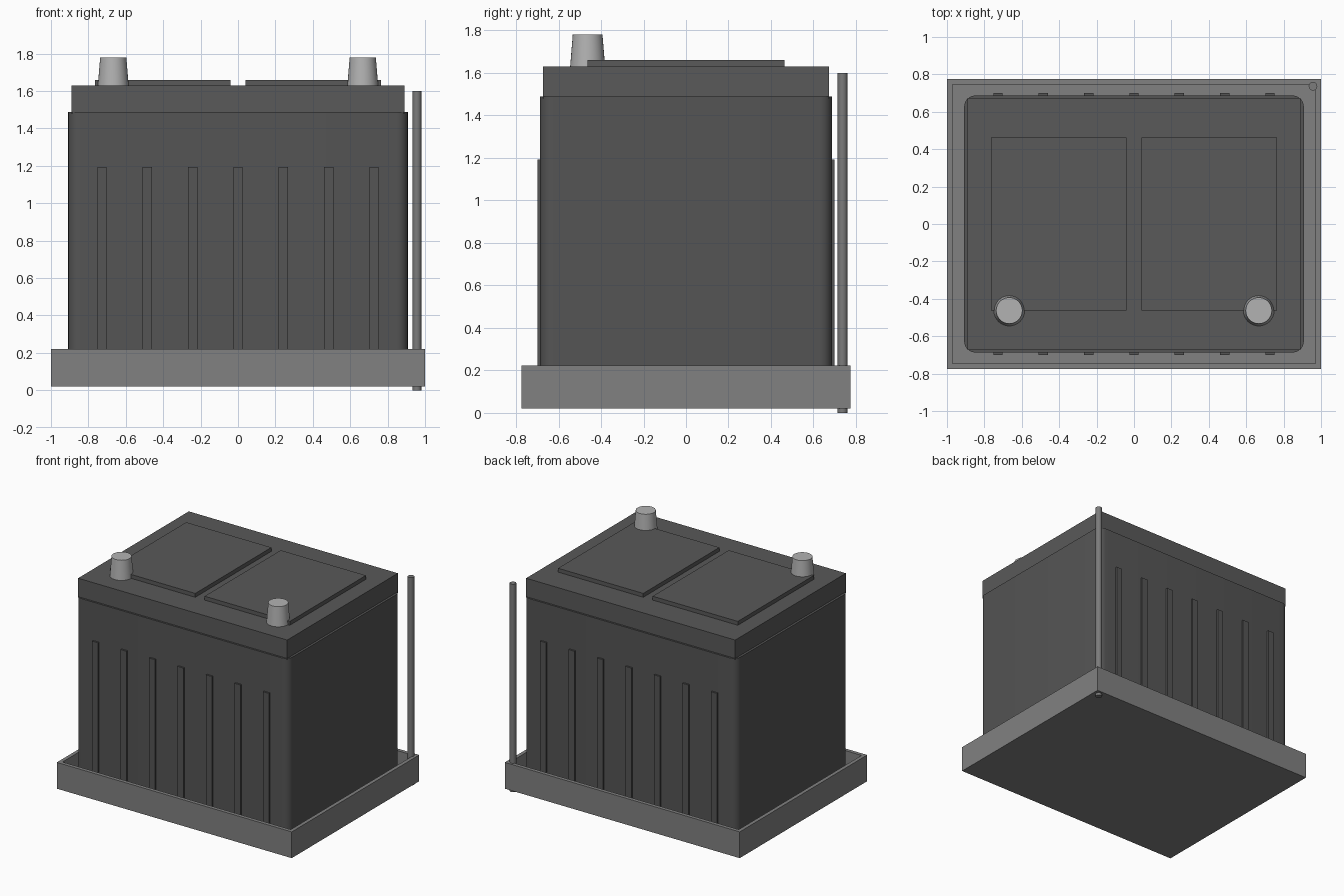
import bpy, bmesh

if "Cube" in bpy.data.objects:
    bpy.data.objects.remove(bpy.data.objects["Cube"])


def finish(name, bm, smooth=False):
    bmesh.ops.recalc_face_normals(bm, faces=bm.faces)
    me = bpy.data.meshes.new(name)
    bm.to_mesh(me)
    bm.free()
    ob = bpy.data.objects.new(name, me)
    bpy.context.collection.objects.link(ob)
    if smooth:
        bpy.ops.object.select_all(action='DESELECT')
        ob.select_set(True)
        bpy.context.view_layer.objects.active = ob
        bpy.ops.object.shade_smooth_by_angle()
    return ob


def box_mesh(x0, x1, y0, y1, z0, z1):
    bm = bmesh.new()
    bmesh.ops.create_cube(bm, size=1)
    for v in bm.verts:
        v.co = ((x0 + x1) / 2 + v.co.x * (x1 - x0),
                (y0 + y1) / 2 + v.co.y * (y1 - y0),
                (z0 + z1) / 2 + v.co.z * (z1 - z0))
    return bm


def box(name, *ext):
    return finish(name, box_mesh(*ext))


def post(name, x, y, z0, z1, r0, r1, sides):
    bm = bmesh.new()
    bmesh.ops.create_cone(bm, cap_ends=True, segments=sides, radius1=r0,
                          radius2=r1, depth=z1 - z0)
    bmesh.ops.translate(bm, verts=bm.verts, vec=(x, y, (z0 + z1) / 2))
    return finish(name, bm, True)


def tint(ob, value):
    mat = bpy.data.materials.get(f"grey_{value}") or bpy.data.materials.new(f"grey_{value}")
    mat.diffuse_color = (value, value, value, 1)
    mat.use_nodes = True
    mat.node_tree.nodes["Principled BSDF"].inputs["Base Color"].default_value = mat.diffuse_color
    ob.data.materials.append(mat)


# Open tray: inset the top face and push it down to form the floor
bm = box_mesh(-1, 1, -0.775, 0.775, 0.02, 0.222)
top = max(bm.faces, key=lambda f: f.calc_center_median().z)
bmesh.ops.inset_region(bm, faces=[top], thickness=0.04)
floor = bmesh.ops.extrude_face_region(bm, geom=[top])
bmesh.ops.translate(bm, vec=(0, 0, -0.162),
                    verts=[g for g in floor["geom"] if isinstance(g, bmesh.types.BMVert)])
if top.is_valid:
    bmesh.ops.delete(bm, geom=[top], context='FACES_ONLY')
tint(finish("tray", bm), 0.22)

# Battery case with rounded upright corners
bm = box_mesh(-0.908, 0.908, -0.687, 0.687, 0.06, 1.488)
upright = [e for e in bm.edges if abs(e.verts[0].co.z - e.verts[1].co.z) > 0.1]
bmesh.ops.bevel(bm, geom=upright, offset=0.06, segments=6, profile=0.5, affect='EDGES')
tint(finish("case", bm, True), 0.09)

# Lid
tint(box("lid", -0.89, 0.89, -0.673, 0.673, 1.48, 1.63), 0.1)

# Ribs on front and back
for side, y in (("front", -0.685), ("back", 0.685)):
    for i in range(7):
        x = (i - 3) * 0.2425
        tint(box(f"{side}_rib_{i + 1}", x - 0.025, x + 0.025,
                 y - 0.015, y + 0.015, 0.06, 1.193), 0.09)

# Cell covers and terminals, left and right
for side, s in (("left", -1), ("right", 1)):
    xs = sorted((s * 0.04, s * 0.765))
    tint(box(f"{side}_cell_cover", *xs, -0.463, 0.463, 1.62, 1.66), 0.1)
    tint(post(f"{side}_terminal", s * 0.667, -0.463, 1.62, 1.78, 0.083, 0.07, 32), 0.45)

# Upright rod through the back right tray corner
tint(post("hold_down_rod", 0.957, 0.737, 0, 1.6, 0.023, 0.023, 24), 0.2)
